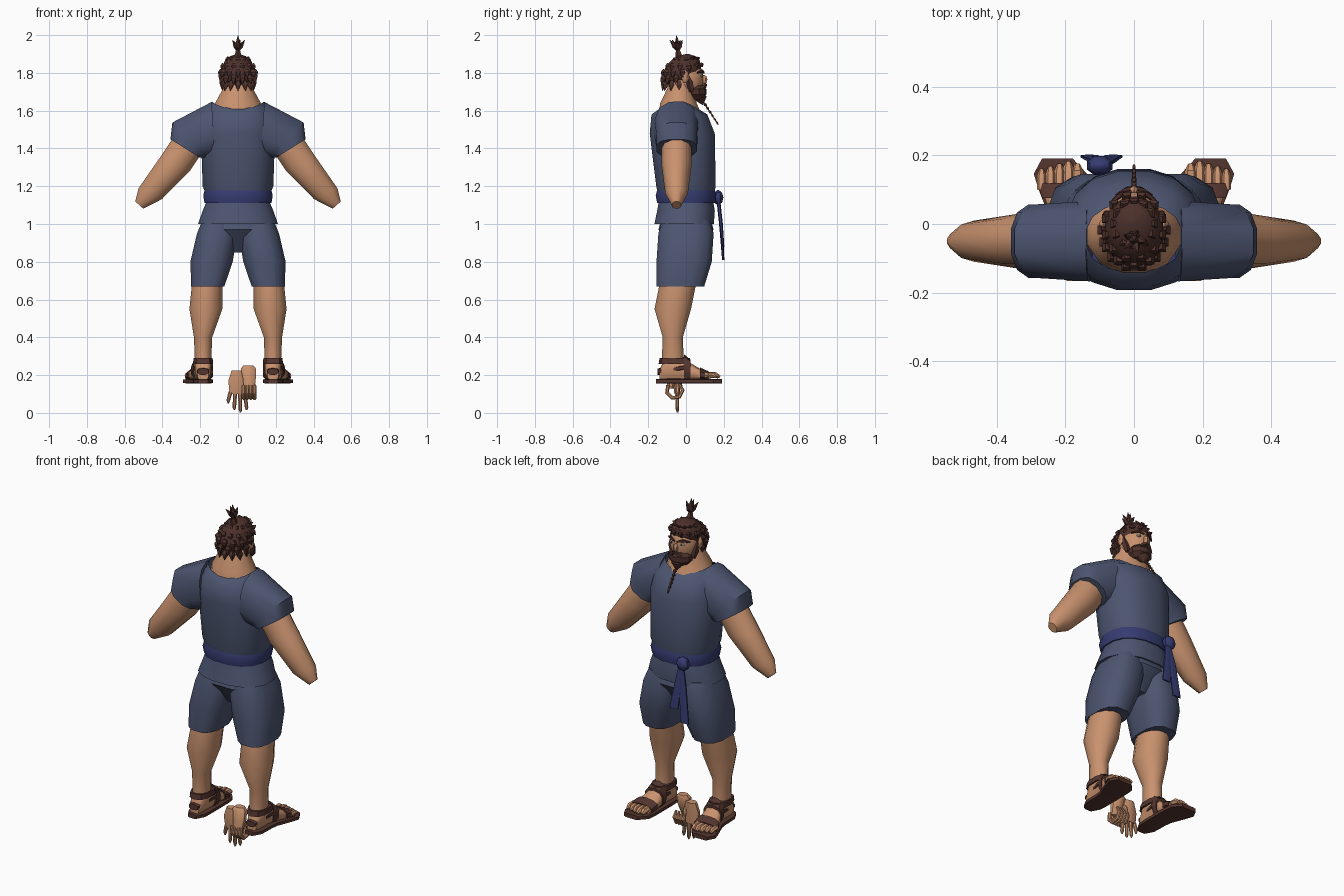
import bpy, bmesh, math
from mathutils import Vector

if "Cube" in bpy.data.objects:
    bpy.data.objects.remove(bpy.data.objects["Cube"], do_unlink=True)


def material(name, hex_colour):
    colour = [(c / 255) ** 2.2 for c in bytes.fromhex(hex_colour)] + [1]
    mat = bpy.data.materials.new(name)
    mat.use_nodes = True
    mat.diffuse_color = colour
    mat.node_tree.nodes["Principled BSDF"].inputs["Base Color"].default_value = colour
    return mat


skin = material("skin", "c8916e")
cloth = material("grey blue cloth", "4e5670")
sash_blue = material("blue sash", "383e70")
hair_brown = material("dark brown hair", "4e342f")
leather = material("brown leather", "543832")
eye_white = material("eye white", "d7d2c8")


# A ring is a centre and two half axes; a part is a list of rings.
def level(z, width, depth, x=0, y=0):
    """Horizontal ring."""
    return Vector((x, y, z)), Vector((width, 0, 0)), Vector((0, depth, 0))


def span(outer, inner, depth, y=-.05):
    """Slanted ring across a limb, between two points given as x and z."""
    a, b = Vector((outer[0], y, outer[1])), Vector((inner[0], y, inner[1]))
    return (a + b) / 2, (a - b) / 2, Vector((0, depth, 0))


def foot_ring(y, width, top, bottom=.17):
    """Upright ring on the foot, whose centre line turns out towards the toes."""
    centre = Vector((.185 + max(y, 0) / 5, y, (top + bottom) / 2))
    return centre, Vector((width, 0, 0)), Vector((0, 0, (top - bottom) / 2))


def path(points, radii):
    """Round rod along points."""
    points = [Vector(p) for p in points]
    last = len(points) - 1
    rings = []
    for i, (point, radius) in enumerate(zip(points, radii)):
        along = (points[min(i + 1, last)] - points[max(i - 1, 0)]).normalized()
        helper = Vector((1, 0, 0)) if abs(along.x) < .7 else Vector((0, 1, 0))
        side = along.cross(helper).normalized()
        rings.append((point, side * radius, along.cross(side) * radius))
    return rings


def spike(base, tip, radius):
    """Pointed tuft, widest near its base."""
    base, tip = Vector(base), Vector(tip)
    return path([base, base.lerp(tip, .4), tip], [radius * .6, radius, radius * .05])


def blob(centre, size, rows=8, lean=0):
    """Ellipsoid whose rows slide along y as it rises."""
    rings = []
    for i in range(rows):
        angle = math.pi * (i + .2) / (rows - .6)
        rise, wide = -size[2] * math.cos(angle), math.sin(angle)
        rings.append(level(centre[2] + rise, size[0] * wide, size[1] * wide,
                           centre[0], centre[1] + lean * rise))
    return rings


def squash(value, power):
    return math.copysign(abs(value) ** power, value)


def build(name, parts, mat, sides=12, power=1, mirror=False, cap=True, crease=40):
    """Loft all parts into one object; a power below one squares the rings."""
    bm = bmesh.new()
    for rings in parts:
        loops = []
        for centre, u, v in rings:
            turns = [math.tau * (k + .5) / sides for k in range(sides)]
            loops.append([bm.verts.new(centre + u * squash(math.cos(t), power)
                                       + v * squash(math.sin(t), power)) for t in turns])
        for low, high in zip(loops, loops[1:]):
            for k in range(sides):
                bm.faces.new((low[k - 1], low[k], high[k], high[k - 1]))
        if cap:
            bm.faces.new(loops[0])
            bm.faces.new(loops[-1])
    bmesh.ops.recalc_face_normals(bm, faces=bm.faces)
    mesh = bpy.data.meshes.new(name)
    bm.to_mesh(mesh)
    bm.free()
    mesh.materials.append(mat)
    mesh.shade_smooth()
    mesh.set_sharp_from_angle(angle=math.radians(crease))
    part = bpy.data.objects.new(name, mesh)
    bpy.context.collection.objects.link(part)
    if mirror:
        part.modifiers.new("Mirror", "MIRROR")
    return part


# Shirt with a neckline that dips at the front and back
shirt = build("shirt", [[level(1.15, .17, .15), level(1.2, .19, .16), level(1.48, .2, .175, y=-.02),
                         level(1.58, .185, .15, y=-.035), level(1.65, .14, .1, y=-.04)]],
              cloth, sides=16, power=.85, cap=False)
for vert in shirt.data.vertices:
    if vert.co.z > 1.6:
        vert.co.z -= 4 * (vert.co.y + .04) ** 2
build("sleeves", [[span((.14, 1.65), (.12, 1.36), .12), span((.35, 1.54), (.16, 1.35), .11),
                   span((.36, 1.45), (.2, 1.35), .11)]], cloth, power=.8, mirror=True)
build("shirt_skirt", [[level(1.13, .165, .145), level(1.07, .19, .155),
                       level(1, .215, .16, y=-.01)]], cloth, sides=16, power=.85)

# Sash with a knot and two hanging tails
build("sash", [[level(1.11, .18, .155), level(1.15, .187, .163), level(1.18, .18, .155)]],
      sash_blue, sides=16, power=.85)
build("sash_knot", [blob((-.1, .17, 1.14), (.04, .03, .04), rows=5)], sash_blue, sides=8)
tails = []
for x, bottom in ((-.13, .81), (-.06, .88)):
    tails.append([level(1.14, .015, .01, -.09, .17), level(1, .025, .01, (x - .09) / 2, .185),
                  level(bottom, .03, .006, x, .197)])
build("sash_tails", tails, sash_blue, sides=6)

# Shorts
build("shorts_seat", [[level(1.05, .16, .13), level(.97, .2, .15), level(.85, .05, .07)]],
      cloth, power=.85)
build("shorts_legs", [[level(1.02, .09, .13, .1), level(.95, .11, .15, .11),
                       level(.8, .115, .15, .14, -.01), level(.67, .09, .13, .16, -.03)]],
      cloth, power=.75, mirror=True)

# Bare arms and legs
build("arms", [[span((.34, 1.47), (.19, 1.37), .08), span((.42, 1.35), (.25, 1.28), .08),
                span((.53, 1.19), (.4, 1.13), .06), span((.545, 1.12), (.5, 1.08), .025)]],
      skin, sides=10, mirror=True)
build("legs", [[level(.75, .08, .1, .16, -.03), level(.55, .09, .1, .17, -.07),
                level(.4, .05, .055, .185, -.07), level(.28, .045, .06, .185, -.07)]],
      skin, mirror=True)

# Feet and toes
build("feet", [[foot_ring(-.14, .03, .23), foot_ring(-.1, .045, .31), foot_ring(-.03, .045, .31),
                foot_ring(.03, .055, .26), foot_ring(.13, .07, .2)]],
      skin, sides=10, power=.8, mirror=True)
toes = []
for i in range(5):
    x, radius, tip = .165 + i * .026, .018 - i * .001, .18 - abs(i - 1) * .007
    toes.append(path([(x, .1, .2), (x, tip - .02, .2), (x, tip, .19)],
                     [radius, radius, radius / 2]))
build("toes", toes, skin, sides=6, mirror=True)

# Sandals
sole = []
for i in range(9):
    t = i / 4 - 1
    y = .015 + .175 * t
    sole.append(foot_ring(y, (.055 + max(y, 0) / 5) * (1 - t ** 8 / 2), .18, bottom=.155))
build("sandal_soles", [sole], leather, sides=8, power=.4, mirror=True)
build("sandal_straps", [
    [foot_ring(.075, .07, .24), foot_ring(.12, .075, .22)],
    [foot_ring(-.01, .055, .31), foot_ring(.025, .06, .28)],
    [level(.26, .055, .085, .185, -.06), level(.29, .053, .08, .185, -.06)],
    [foot_ring(-.15, .03, .235, bottom=.2), foot_ring(-.01, .055, .26, bottom=.22)],
], leather, sides=10, power=.8, mirror=True)

# Neck, head and face
build("neck", [[level(1.57, .14, .12, y=-.03), level(1.64, .125, .1, y=-.04),
                level(1.72, .08, .07, y=-.03), level(1.8, .07, .06, y=-.02)]], skin)
build("head", [blob((0, .005, 1.77), (.08, .09, .11))], skin, sides=16)
build("ears", [blob((.09, -.005, 1.78), (.012, .02, .035), rows=5)], skin, sides=6, mirror=True)
build("nose", [blob((0, .095, 1.765), (.014, .018, .025), rows=5)], skin, sides=6)
build("eye_whites", [blob((.033, .08, 1.785), (.015, .01, .008), rows=5)], eye_white,
      sides=8, mirror=True)
build("pupils", [blob((.033, .086, 1.785), (.006, .006, .006), rows=5)], hair_brown,
      sides=6, mirror=True)
build("brows", [path([(.008, .095, 1.8), (.04, .085, 1.81), (.07, .06, 1.8)], [.005, .009, .004])],
      hair_brown, sides=5, mirror=True)

# Hair cap leaning over the forehead, with rows of pointed tufts
hair_centre, hair_size, hair_lean = Vector((0, -.02, 1.81)), Vector((.09, .1, .09)), .3
build("hair_cap", [blob(hair_centre, hair_size, lean=hair_lean)], hair_brown, crease=25)
tufts = []
for row in range(5):
    height = .8 - row * .35
    for k in range(12):
        turn = math.tau * (k + row % 2 / 2) / 12
        wide = math.sqrt(1 - height ** 2)
        out = Vector((math.cos(turn) * wide, math.sin(turn) * wide, height))
        if row > 1 and out.y > .3 - row * .05:
            continue
        base = hair_centre + out * hair_size * .97
        base.y += hair_lean * height * hair_size.z
        drop = Vector((0, 0, .025 if out.y > .3 else .045))
        tufts.append(spike(base, base + out * .015 - drop, .019))
build("hair_tufts", tufts, hair_brown, sides=4, crease=20)

# Topknot: a tied stem opening into a crown of points
knot = Vector((0, -.042, 1.92))
crown = [path([(0, -.035, 1.88), knot, (0, -.045, 1.94)], [.022, .012, .02]),
         spike(knot, (0, -.05, 2), .015)]
for k in range(5):
    turn = math.tau * k / 5
    crown.append(spike(knot, knot + Vector((math.cos(turn) * .036, math.sin(turn) * .036 - .01, .055)), .014))
build("topknot", crown, hair_brown, sides=5, crease=20)

# Beard, sideburns, moustache and braided goatee
build("beard", [blob((0, .05, 1.7), (.072, .06, .05), rows=6), spike((0, .07, 1.69), (0, .09, 1.63), .035)],
      hair_brown, sides=10, crease=25)
build("sideburns", [spike((.07, .03, 1.7), (.085, .01, 1.8), .02)], hair_brown, sides=5, mirror=True)
build("moustache", [spike((0, .105, 1.74), (.055, .085, 1.71), .012)], hair_brown, sides=5, mirror=True)
beads = []
first, final = Vector((0, .09, 1.65)), Vector((0, .165, 1.535))
for i in range(7):
    bead = first.lerp(final, i / 6)
    step = (final - first) / 12
    beads.append(path([bead - step, bead, bead + step], [.004, .013 - i * .001, .003]))
build("goatee_braid", beads, hair_brown, sides=4, crease=20)

# Detached open hand with its fingers spread downwards
open_hand = [[level(.225, .033, .023, -.003, -.047), level(.17, .05, .023, -.005, -.05),
              level(.1, .045, .015, -.003, -.047)],
             path([(.035, -.047, .16), (.055, -.045, .12), (.065, -.045, .075)], [.013, .012, .006])]
for i in range(4):
    x, tip = (i - 1.6) * .025, .002 + (i - 2) ** 2 * .012
    open_hand.append(path([(x, -.047, .11), (x * 1.3, -.045, tip + .015), (x * 1.3, -.045, tip)],
                          [.012, .01, .004]))
build("open_hand", open_hand, skin, sides=8)

# Detached curled hand with its fingers wrapped round
curled_hand = [[level(.25, .03, .022, .055, -.057), level(.235, .043, .03, .055, -.06),
                level(.18, .037, .03, .06, -.07), level(.13, .03, .02, .06, -.085)],
               spike((.03, -.05, .19), (.025, -.018, .135), .015)]
for i in range(4):
    arc = [math.pi * (.8 + k * .3) for k in range(6)]
    curled_hand.append(path([(.03 + i * .019, -.06 + .043 * math.cos(a), .12 + .043 * math.sin(a))
                             for a in arc], [.011] * 5 + [.006]))
build("curled_hand", curled_hand, skin, sides=8)
